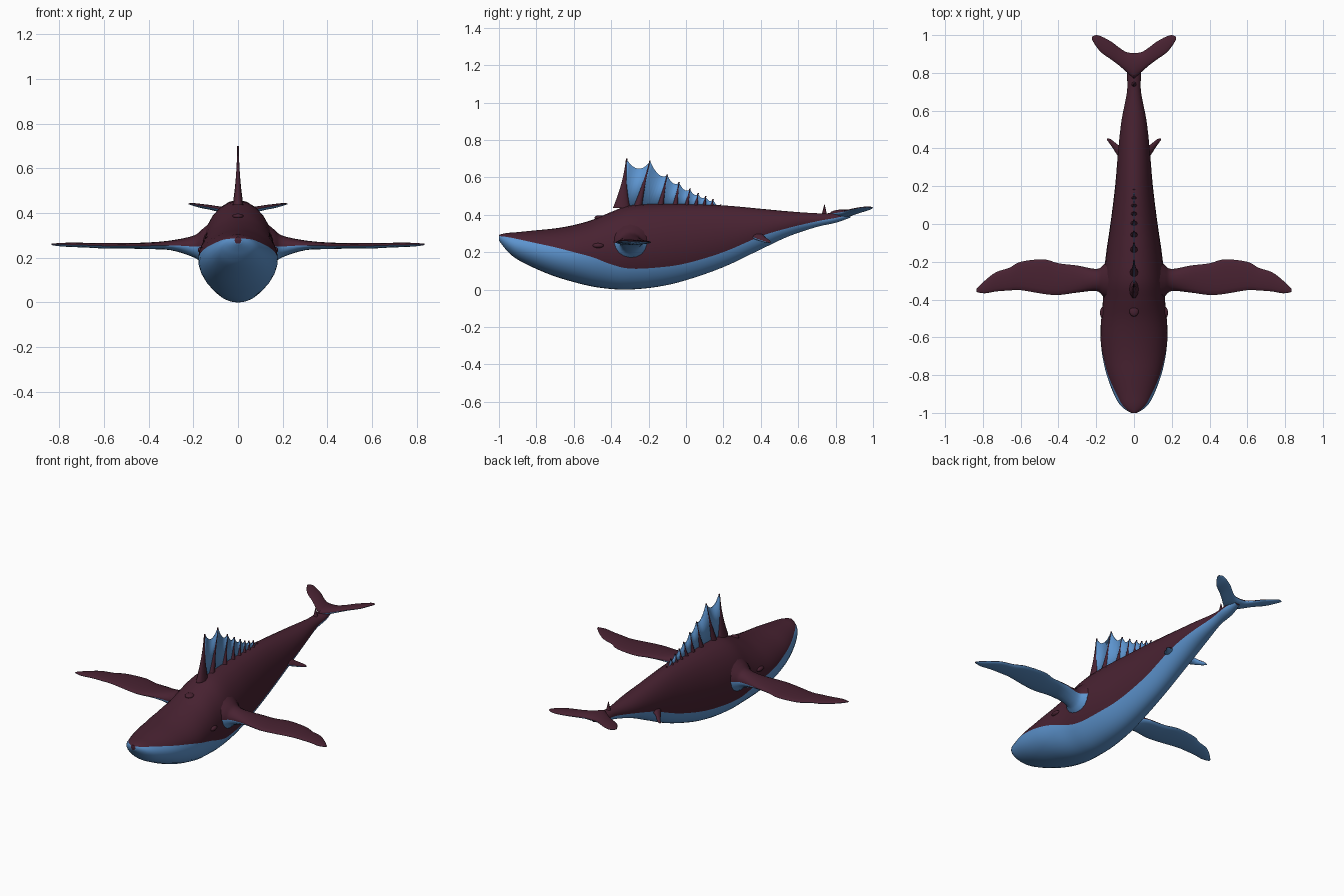
import bpy, bmesh
from math import sin, cos, pi, asin
from mathutils import Vector

if "Cube" in bpy.data.objects:
    bpy.data.objects.remove(bpy.data.objects["Cube"], do_unlink=True)


def material(name, colour):
    mat = bpy.data.materials.new(name)
    mat.use_nodes = True
    mat.diffuse_color = (*colour, 1)
    mat.node_tree.nodes["Principled BSDF"].inputs["Base Color"].default_value = (*colour, 1)
    return mat


PLUM = material("plum skin", (0.065, 0.016, 0.031))
BLUE = material("blue belly", (0.11, 0.30, 0.63))


def finish(name, bm, mats):
    bmesh.ops.recalc_face_normals(bm, faces=bm.faces)
    mesh = bpy.data.meshes.new(name)
    bm.to_mesh(mesh)
    bm.free()
    for mat in mats:
        mesh.materials.append(mat)
    obj = bpy.data.objects.new(name, mesh)
    bpy.context.collection.objects.link(obj)
    bpy.ops.object.select_all(action='DESELECT')
    obj.select_set(True)
    bpy.context.view_layer.objects.active = obj
    bpy.ops.object.shade_smooth_by_angle(angle=pi / 3)
    return obj


def mirror(obj):
    mod = obj.modifiers.new("mirror", 'MIRROR')
    mod.use_axis[0] = True
    return obj


def spline(rows, steps):
    """Smoothly interpolate rows of section values."""
    rows = [Vector(r) for r in rows]
    out = []
    for i in range(len(rows) - 1):
        b, c = rows[i], rows[i + 1]
        a = rows[i - 1] if i else b
        d = rows[min(i + 2, len(rows) - 1)]
        for k in range(steps):
            t = k / steps
            out.append(b + (c - a) * (t / 2) + (a * 2 - b * 5 + c * 4 - d) * (t * t / 2)
                       + (b * 3 - a - c * 3 + d) * (t ** 3 / 2))
    return out + [rows[-1]]


def loft(name, rings, mats):
    """Skin closed rings; the second half of each ring takes the second colour."""
    bm = bmesh.new()
    loops = [[bm.verts.new(p) for p in ring] for ring in rings]
    n = len(loops[0])
    for a, b in zip(loops, loops[1:]):
        for j in range(n):
            k = (j + 1) % n
            face = bm.faces.new((a[j], a[k], b[k], b[j]))
            face.material_index = 1 if len(mats) > 1 and j >= n // 2 else 0
    for end in (loops[0], loops[-1]):
        bm.faces.new(end)
    return finish(name, bm, mats)


HALF = 16


def body_ring(row):
    """Oval section whose seam follows the belly colour line."""
    y, width, low, high, line = row
    mid, h = (low + high) / 2, (high - low) / 2
    s = asin(max(-0.95, min(0.95, (line - mid) / h)))
    angles = [s + (pi - 2 * s) * i / HALF for i in range(HALF)]
    angles += [pi - s + (pi + 2 * s) * i / HALF for i in range(HALF)]
    return [(width * cos(t), y, mid + h * sin(t)) for t in angles]


# Body: y, half width, bottom, top, colour line
body_rows = [
    (-1.0, .015, .262, .292, .286), (-.98, .05, .235, .298, .284), (-.95, .08, .20, .303, .28),
    (-.9, .107, .16, .307, .27), (-.8, .145, .11, .317, .248), (-.7, .167, .07, .327, .226),
    (-.6, .178, .04, .345, .20), (-.5, .174, .016, .373, .173), (-.4, .165, .003, .415, .135),
    (-.3, .163, .0, .45, .112), (-.15, .147, .015, .458, .118), (0, .125, .05, .457, .14),
    (.2, .10, .12, .45, .20), (.4, .083, .215, .432, .285), (.55, .066, .285, .418, .33),
    (.7, .037, .335, .408, .365), (.8, .036, .357, .41, .383), (.88, .02, .385, .42, .402)]
loft("body", [body_ring(r) for r in spline(body_rows, 4)], [PLUM, BLUE])


def fin(name, rows, steps=4):
    """Paired fin: x, leading y, trailing y, height, half thickness."""
    rings = []
    for x, lead, trail, z, thick in spline(rows, steps):
        mid, chord = (lead + trail) / 2, (trail - lead) / 2
        rings.append([(x, mid + chord * cos(pi * i / 8), z + thick * sin(pi * i / 8))
                      for i in range(16)])
    return mirror(loft(name, rings, [PLUM, BLUE]))


fin("flippers", [
    (.10, -.43, -.15, .25, .13), (.16, -.385, -.215, .25, .077), (.2, -.355, -.238, .25, .048),
    (.3, -.363, -.22, .255, .022), (.4, -.376, -.208, .253, .015), (.48, -.37, -.187, .253, .013),
    (.6, -.35, -.2, .253, .012), (.66, -.352, -.232, .255, .011), (.73, -.357, -.255, .257, .01),
    (.79, -.367, -.30, .258, .008), (.835, -.36, -.345, .259, .003)])

fin("tail_flukes", [
    (0, .77, .905, .408, .02), (.04, .805, .91, .41, .017), (.08, .84, .935, .416, .013),
    (.12, .87, .965, .424, .011), (.17, .905, .992, .432, .009), (.2, .94, 1.0, .438, .006),
    (.222, .975, .992, .441, .002)])

fin("pelvic_fins", [
    (.05, .33, .41, .295, .025), (.085, .36, .42, .28, .016), (.105, .39, .435, .268, .012),
    (.125, .42, .45, .258, .009), (.142, .443, .453, .252, .003)])

# Dorsal sail: base y, tip y, tip height of each spine
spines = [(-.345, -.317, .70), (-.26, -.192, .69), (-.14, -.1, .615), (-.06, -.037, .575),
          (0, .022, .54), (.05, .065, .515), (.095, .105, .5), (.135, .145, .485),
          (.18, .185, .455)]
BASE = .435


def spine(name, base, tip, top, length, width):
    rings = []
    for k in range(9):
        u = k / 8
        y, z = base + (tip - base) * u, BASE + (top - BASE) * u
        ry = .004 + length * (1 - u) ** 2
        rx = .004 + width * (1 - u) ** 2
        rings.append([(rx * cos(pi * i / 5), y + ry * sin(pi * i / 5), z) for i in range(10)])
    loft(name, rings, [PLUM])


for i, (base, tip, top) in enumerate(spines):
    size = .045 if i == 0 else .006 + .06 * (top - BASE)
    spine(f"sail_spine_{i + 1}", base, tip, top, size, .02)

# Sail membrane with scalloped top between spines
bm = bmesh.new()
STEPS = 8
for (b0, t0, z0), (b1, t1, z1) in zip(spines, spines[1:]):
    foot, crest = [], []
    for k in range(STEPS + 1):
        u = k / STEPS
        sag = .36 * (t1 - t0) * 4 * u * (1 - u)
        foot.append(bm.verts.new((0, b0 + (b1 - b0) * u, BASE)))
        crest.append(bm.verts.new((0, t0 + (t1 - t0) * u, z0 + (z1 - z0) * u - sag - .004)))
    for k in range(STEPS):
        bm.faces.new((foot[k], foot[k + 1], crest[k + 1], crest[k]))
bmesh.ops.remove_doubles(bm, verts=bm.verts, dist=.0001)
sail = finish("sail_membrane", bm, [BLUE])
solid = sail.modifiers.new("thickness", 'SOLIDIFY')
solid.thickness = .007
solid.offset = 0


def ellipsoid(name, centre, radii):
    bm = bmesh.new()
    bmesh.ops.create_uvsphere(bm, u_segments=16, v_segments=10, radius=1)
    bmesh.ops.scale(bm, vec=radii, verts=bm.verts)
    bmesh.ops.translate(bm, vec=centre, verts=bm.verts)
    return finish(name, bm, [PLUM])


# Eyes, blowhole bump and tail spike
mirror(ellipsoid("eyes", (.166, -.47, .235), (.014, .03, .013)))
ellipsoid("blowhole", (0, -.46, .385), (.025, .03, .012))
bm = bmesh.new()
bmesh.ops.create_cone(bm, cap_ends=True, segments=8, radius1=.014, radius2=.001, depth=.055)
bmesh.ops.translate(bm, vec=(0, .74, .428), verts=bm.verts)
finish("tail_spike", bm, [PLUM])
